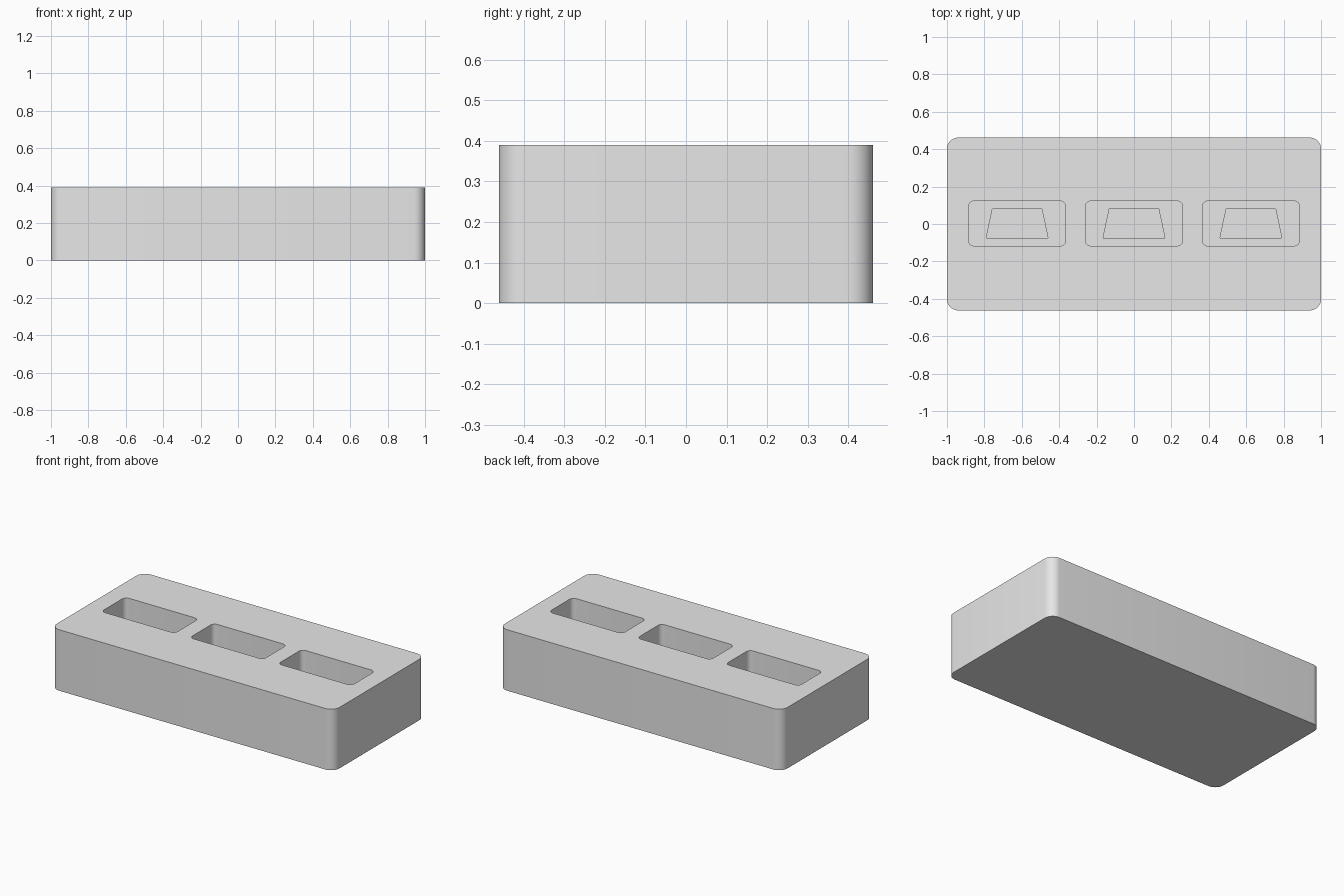
import bpy
import bmesh
from math import cos, sin, pi, radians

cube = bpy.data.objects.get("Cube")
if cube:
    bpy.data.objects.remove(cube, do_unlink=True)

HEIGHT = 0.39
POCKET_FLOOR = 0.19
SLOT_FLOOR = 0.1

grey = bpy.data.materials.new("light_grey")
grey.use_nodes = True
grey.diffuse_color = (0.8, 0.8, 0.8, 1)
grey.node_tree.nodes["Principled BSDF"].inputs["Base Color"].default_value = (0.8, 0.8, 0.8, 1)


def rounded_rect(width, depth, radius, steps=8):
    """Outline of a rectangle with rounded corners, anticlockwise."""
    points = []
    for i, (sx, sy) in enumerate([(1, 1), (-1, 1), (-1, -1), (1, -1)]):
        cx, cy = sx * (width / 2 - radius), sy * (depth / 2 - radius)
        for k in range(steps + 1):
            a = (i + k / steps) * pi / 2
            points.append((cx + radius * cos(a), cy + radius * sin(a)))
    return points


def prism(name, outline, bottom, top, x=0, y=0):
    """Extrude an outline straight up from bottom to top."""
    bm = bmesh.new()
    face = bm.faces.new([bm.verts.new((x + px, y + py, bottom)) for px, py in outline])
    new = bmesh.ops.extrude_face_region(bm, geom=[face])["geom"]
    verts = [v for v in new if isinstance(v, bmesh.types.BMVert)]
    bmesh.ops.translate(bm, vec=(0, 0, top - bottom), verts=verts)
    bmesh.ops.recalc_face_normals(bm, faces=bm.faces[:])
    mesh = bpy.data.meshes.new(name)
    bm.to_mesh(mesh)
    bm.free()
    mesh.materials.append(grey)
    obj = bpy.data.objects.new(name, mesh)
    bpy.context.collection.objects.link(obj)
    return obj


# Solid block with rounded upright corners
block = prism("holder_block", rounded_rect(2, 0.924, 0.06), 0, HEIGHT)

# Three rounded pockets, each with a deeper tapered slot in its floor
pocket = rounded_rect(0.52, 0.24, 0.03)
slot = [(-0.165, -0.075), (0.165, -0.075), (0.132, 0.08), (-0.132, 0.08)]
cutters = []
for x in (-0.625, 0, 0.625):
    cutters.append(prism("pocket_cutter", pocket, POCKET_FLOOR, HEIGHT + 0.1, x, 0.003))
    cutters.append(prism("slot_cutter", slot, SLOT_FLOOR, HEIGHT + 0.05, x, 0.001))

bpy.context.view_layer.objects.active = block
block.select_set(True)
for cutter in cutters:
    cutter.hide_render = True
    mod = block.modifiers.new("cut", "BOOLEAN")
    mod.operation = "DIFFERENCE"
    mod.solver = "EXACT"
    mod.object = cutter
    bpy.ops.object.modifier_apply(modifier=mod.name)
    bpy.data.objects.remove(cutter, do_unlink=True)

bpy.ops.object.shade_smooth_by_angle(angle=radians(30))
